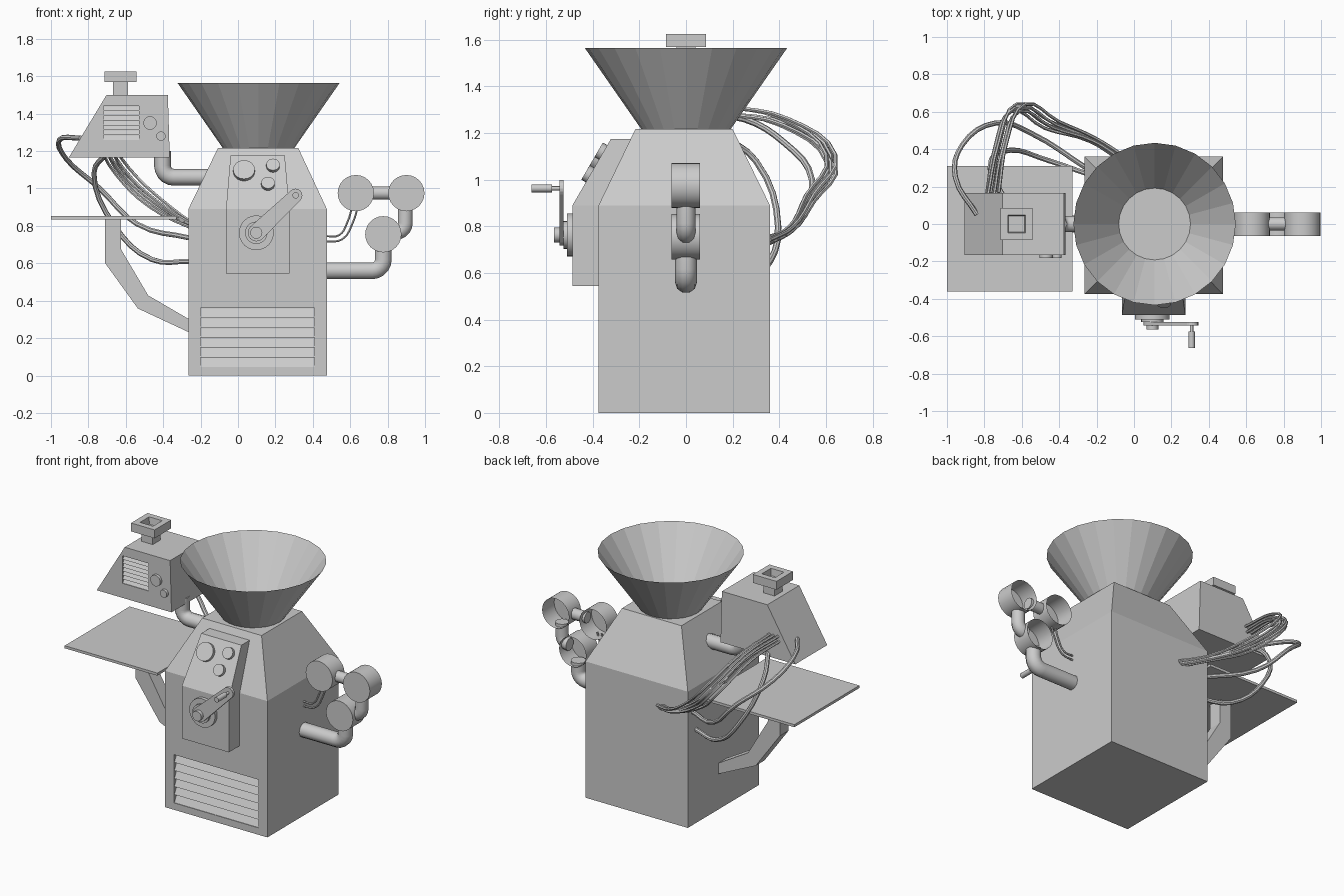
import bpy, bmesh, math, random
from mathutils import Vector

if "Cube" in bpy.data.objects:
    bpy.data.objects.remove(bpy.data.objects["Cube"])

random.seed(3)


def finish(name, bm, smooth=False):
    bmesh.ops.recalc_face_normals(bm, faces=bm.faces)
    me = bpy.data.meshes.new(name)
    bm.to_mesh(me)
    bm.free()
    ob = bpy.data.objects.new(name, me)
    bpy.context.collection.objects.link(ob)
    if smooth:
        shade(ob)
    return ob


def activate(ob):
    bpy.ops.object.select_all(action='DESELECT')
    ob.select_set(True)
    bpy.context.view_layer.objects.active = ob


def shade(ob):
    activate(ob)
    bpy.ops.object.shade_smooth_by_angle(angle=math.radians(40))


def loft(name, rings, caps=(True, True), smooth=False):
    """Skin a list of equal-length point rings."""
    bm = bmesh.new()
    rows = [[bm.verts.new(p) for p in r] for r in rings]
    n = len(rows[0])
    for a, b in zip(rows, rows[1:]):
        for i in range(n):
            j = (i + 1) % n
            bm.faces.new((a[i], a[j], b[j], b[i]))
    if caps[0]:
        bm.faces.new(rows[0])
    if caps[1]:
        bm.faces.new(rows[-1])
    return finish(name, bm, smooth)


def rect(x0, x1, y0, y1, z):
    return [(x0, y0, z), (x1, y0, z), (x1, y1, z), (x0, y1, z)]


def box(name, x0, x1, y0, y1, z0, z1):
    return loft(name, [rect(x0, x1, y0, y1, z0), rect(x0, x1, y0, y1, z1)])


def prism(name, xz, y0, y1):
    """Front-view profile extruded along y."""
    return loft(name, [[(x, y, z) for x, z in xz] for y in (y0, y1)])


def cyl(name, p0, p1, r0, r1=None, n=20, caps=(True, True), smooth=True):
    p0, p1 = Vector(p0), Vector(p1)
    q = (p1 - p0).to_track_quat('Z', 'Y')
    rings = []
    for p, r in ((p0, r0), (p1, r0 if r1 is None else r1)):
        rings.append([p + q @ Vector((r * math.cos(t), r * math.sin(t), 0))
                      for t in (2 * math.pi * i / n for i in range(n))])
    return loft(name, rings, caps, smooth)


def tube(name, pts, r, curved=False, sides=3):
    cu = bpy.data.curves.new(name, 'CURVE')
    cu.dimensions = '3D'
    cu.bevel_depth, cu.bevel_resolution, cu.use_fill_caps = r, sides, True
    cu.resolution_u = 4
    sp = cu.splines.new('BEZIER' if curved else 'POLY')
    pp = sp.bezier_points if curved else sp.points
    pp.add(len(pts) - 1)
    for p, co in zip(pp, pts):
        if curved:
            p.co = co
            p.handle_left_type = p.handle_right_type = 'AUTO'
        else:
            p.co = (*co, 1)
    ob = bpy.data.objects.new(name, cu)
    bpy.context.collection.objects.link(ob)
    activate(ob)
    bpy.ops.object.convert(target='MESH')
    shade(bpy.context.object)


def elbow(a, corner, b, rad, n=5):
    """Path from a to b with a rounded corner."""
    a, c, b = Vector(a), Vector(corner), Vector(b)
    s, e = c + (a - c).normalized() * rad, c + (b - c).normalized() * rad
    o = s + e - c
    arc = [o + (c - e) * math.cos(t) + (c - s) * math.sin(t)
           for t in (math.pi / 2 * i / n for i in range(n + 1))]
    arc = [o + (s - o) * math.cos(t) + (e - o) * math.sin(t)
           for t in (math.pi / 2 * i / n for i in range(n + 1))]
    return [a] + arc + [b]


def louvre(host, name, x0, x1, z0, z1, y, depth, count):
    """Cut a recess in the host front and fill it with sloped slats."""
    cutter = box("cutter", x0, x1, y - 0.1, y + depth, z0, z1)
    cutter.hide_render = True
    m = host.modifiers.new("recess", 'BOOLEAN')
    m.operation, m.object, m.solver = 'DIFFERENCE', cutter, 'EXACT'
    activate(host)
    bpy.ops.object.modifier_apply(modifier=m.name)
    bpy.data.objects.remove(cutter)
    h = (z1 - z0) / count
    for i in range(count):
        b = z0 + i * h
        prof = [(y + 0.004, b), (y + depth, b + h * .95), (y + depth, b)]
        loft(name, [[(x, py, pz) for py, pz in prof] for x in (x0, x1)])


# main body and bottom vent
body = loft("body", [rect(-.265, .475, -.375, .36, 0),
                     rect(-.265, .475, -.375, .36, .89),
                     rect(-.107, .322, -.217, .2, 1.217)])
louvre(body, "body_vent_slat", -.2, .41, .045, .36, -.375, .03, 6)

# hopper
cyl("hopper", (.11, 0, 1.217), (.11, 0, 1.565), .192, .434, 24, (False, False), False)

# control panel with sloped upper face
loft("control_panel", [rect(-.064, .275, -.487, -.3, .545),
                       rect(-.064, .275, -.487, -.3, .89),
                       rect(-.04, .25, -.322, -.2, 1.175)])
nrm = Vector((0, -.863, .505))
for x, z, r in ((.032, 1.09, .058), (.187, 1.117, .036), (.16, 1.02, .036)):
    p = Vector((x, -.487 + (z - .89) * .165 / .285, z))
    cyl("panel_knob", p - nrm * .01, p + nrm * .022, r)

# crank
cx, cz, ex, ez = .098, .763, .308, .963
cyl("crank_hub", (cx, -.48, cz), (cx, -.51, cz), .093, n=24)
cyl("crank_collar", (cx, -.5, cz), (cx, -.525, cz), .06)
cyl("crank_axle", (cx, -.5, cz), (cx, -.565, cz), .032)
ang = math.atan2(ez - cz, ex - cx)
arm = []
for px, pz, r, start in ((cx, cz, .046, ang + math.pi / 2), (ex, ez, .036, ang - math.pi / 2)):
    arm += [(px + r * math.cos(start + math.pi * i / 8),
             pz + r * math.sin(start + math.pi * i / 8)) for i in range(9)]
prism("crank_arm", arm, -.543, -.525)
cyl("crank_pin", (ex, -.53, ez), (ex, -.6, ez), .009, n=12)
cyl("crank_grip", (ex, -.575, ez), (ex, -.663, ez), .017, n=12)

# side table and bracket
box("side_table", -1, -.33, -.36, .31, .835, .852)
prism("table_bracket", [(-.71, .84), (-.71, .6), (-.535, .358), (-.26, .23),
                        (-.26, .3), (-.48, .428), (-.625, .674), (-.625, .84)], -.045, .045)

# upper unit with vent, knobs and square inlet
unit = prism("upper_unit", [(-.905, 1.165), (-.365, 1.165), (-.375, 1.5), (-.703, 1.5)],
             -.165, .165)
louvre(unit, "unit_vent_slat", -.72, -.53, 1.26, 1.44, -.165, .02, 7)
for x, z, r in ((-.47, 1.35, .036), (-.412, 1.28, .025)):
    cyl("unit_knob", (x, -.16, z), (x, -.183, z), r)
ix = -.628
box("inlet_post", ix - .04, ix + .04, -.04, .04, 1.49, 1.572)


def sq(h, z):
    return rect(ix - h, ix + h, -h, h, z)


loft("inlet_head", [sq(.085, 1.57), sq(.085, 1.625), sq(.047, 1.625), sq(.042, 1.58)])

# pipe from upper unit into the body
tube("unit_pipe", elbow((-.403, 0, 1.2), (-.403, 0, 1.06), (-.14, 0, 1.06), .06), .045)

# gauges, open at the back
for x, z in ((.63, .975), (.9, .975), (.777, .755)):
    cyl("gauge", (x, -.063, z), (x, .061, z), .097, n=24, caps=(True, False))

# gauge pipes
tube("lower_pipe", elbow((.46, 0, .56), (.777, 0, .56), (.777, 0, .68), .06), .047)
tube("middle_pipe", elbow((.84, 0, .765), (.895, 0, .765), (.895, 0, .9), .05), .041)
tube("upper_pipe", [(.71, 0, .975), (.82, 0, .975)], .036)
for dx in (0, .03):
    tube("gauge_wire", [(.61 + dx, 0, .9), (.585 + dx, 0, .82), (.54 + dx * .6, 0, .75 - dx * .7),
                        (.465, 0, .745 - dx)], .006, True, 1)

# rear cables: thin bundle, then two thicker hoses
path = [(-.76, .15, 1.3), (-.71, .42, 1.25), (-.62, .62, 1.09),
        (-.44, .53, .92), (-.22, .45, .79), (-.06, .35, .735)]
for i in range(6):
    off = Vector(((i - 2.5) * .014, (i % 3 - 1) * .018, (i % 2 - .5) * .03))
    tube("bundle_cable", [Vector(p) + off * (random.uniform(.8, 1.2) if k < 4 else .45)
                          for k, p in enumerate(path)], .009, True, 1)
tube("long_hose", [(-.84, .05, 1.27), (-.955, .25, 1.26), (-.92, .42, 1.16), (-.74, .54, 1.0),
                   (-.54, .48, .81), (-.255, .3, .735)], .014, True, 2)
tube("short_hose", [(-.7, .15, 1.19), (-.77, .3, 1.08), (-.66, .395, .8),
                    (-.46, .34, .62), (-.255, .27, .61)], .014, True, 2)
